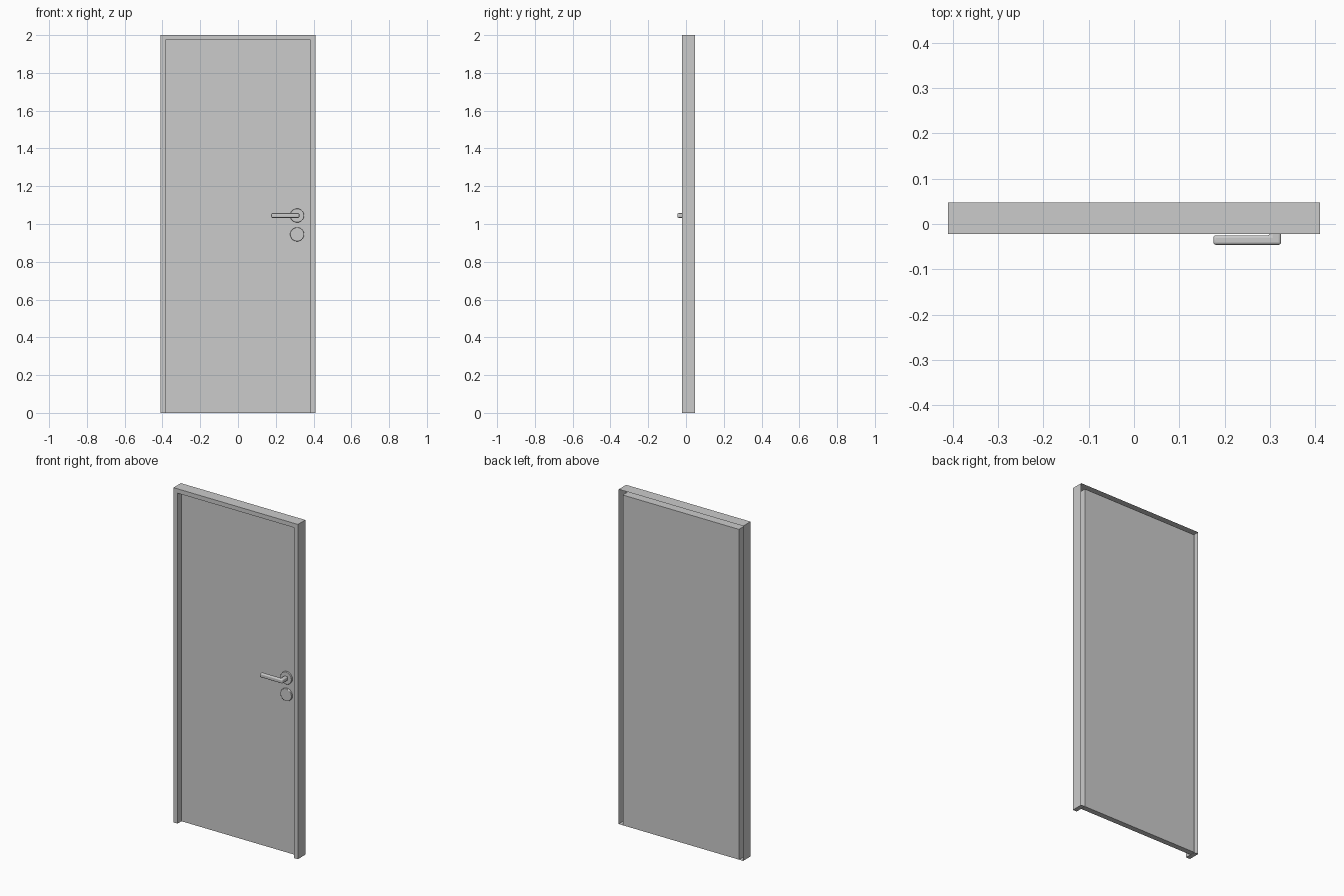
import bpy, bmesh, math

if "Cube" in bpy.data.objects:
    bpy.data.objects.remove(bpy.data.objects["Cube"])

Y_FRONT, Y_BACK = -0.022, 0.048
OUT_X, OUT_Z = 0.411, 2.0
IN_X, IN_Z = 0.384, 1.974
LEAF_Y = 0.015


def finish(bm, name, fix_normals=True):
    if fix_normals:
        bmesh.ops.recalc_face_normals(bm, faces=bm.faces)
    mesh = bpy.data.meshes.new(name)
    bm.to_mesh(mesh)
    bm.free()
    ob = bpy.data.objects.new(name, mesh)
    bpy.context.collection.objects.link(ob)
    return ob


def bevel(ob, width, segments):
    mod = ob.modifiers.new("Bevel", 'BEVEL')
    mod.width, mod.segments = width, segments
    mod.limit_method = 'ANGLE'


def smooth(ob):
    bpy.ops.object.select_all(action='DESELECT')
    ob.select_set(True)
    bpy.context.view_layer.objects.active = ob
    bpy.ops.object.shade_smooth_by_angle(angle=math.radians(35))


# Frame: channel profile open at the back, mitred around two jambs and a head
bm = bmesh.new()
profile = [(OUT_X, OUT_Z, Y_BACK), (OUT_X, OUT_Z, Y_FRONT),
           (IN_X, IN_Z, Y_FRONT), (IN_X, IN_Z, Y_BACK)]
rows = [[bm.verts.new(p) for p in ((-x, y, 0), (-x, y, z), (x, y, z), (x, y, 0))]
        for x, z, y in profile]
for a, b in zip(rows, rows[1:]):
    for i in range(3):
        bm.faces.new((a[i], b[i], b[i + 1], a[i + 1]))
for end in (0, 3):
    bm.faces.new([r[end] for r in rows])
# outward-facing normals
bmesh.ops.recalc_face_normals(bm, faces=bm.faces)
front = next(f for f in bm.faces if abs(f.normal.y) > 0.9)
if front.normal.y > 0:
    bmesh.ops.reverse_faces(bm, faces=bm.faces)
finish(bm, "door_frame", False)

# Leaf: slab in the rear half of the opening
bm = bmesh.new()
bmesh.ops.create_cube(bm, size=1)
for v in bm.verts:
    v.co = (v.co.x * 2 * (IN_X - 0.001),
            Y_BACK if v.co.y > 0 else LEAF_Y,
            IN_Z - 0.001 if v.co.z > 0 else 0)
finish(bm, "door_leaf")

# Round plates behind the lever and over the lock
HX, HZ = 0.313, 1.045
for name, z in (("handle_plate", HZ), ("lock_plate", HZ - 0.1)):
    bpy.ops.mesh.primitive_cylinder_add(
        vertices=48, radius=0.037, depth=0.012,
        location=(HX, LEAF_Y - 0.004, z), rotation=(math.pi / 2, 0, 0))
    plate = bpy.context.object
    plate.name = name
    bevel(plate, 0.002, 2)
    smooth(plate)

# Lever: L-shaped outline given a height and rounded edges
outline = [(0.175, -0.046), (0.325, -0.046), (0.325, LEAF_Y),
           (0.301, LEAF_Y), (0.301, -0.025), (0.175, -0.025)]
bm = bmesh.new()
base = bm.faces.new([bm.verts.new((x, y, HZ - 0.012)) for x, y in outline])
ext = bmesh.ops.extrude_face_region(bm, geom=[base])
for v in ext["geom"]:
    if isinstance(v, bmesh.types.BMVert):
        v.co.z += 0.024
lever = finish(bm, "lever_handle")
bevel(lever, 0.006, 4)
smooth(lever)
